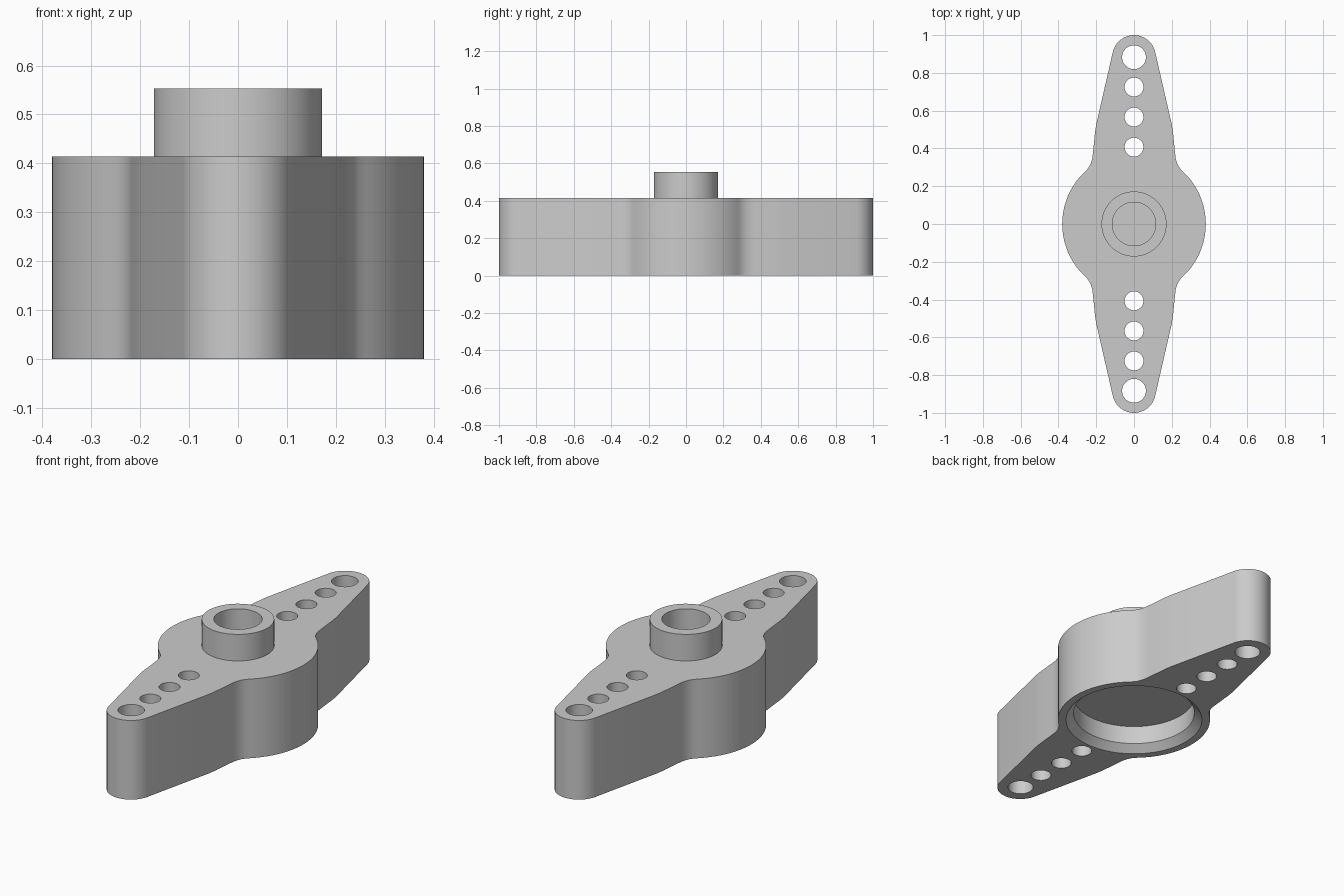
import bpy, bmesh, math

if "Cube" in bpy.data.objects:
    bpy.data.objects.remove(bpy.data.objects["Cube"], do_unlink=True)

ARM_TOP, BOSS_TOP = 0.414, 0.553
HUB_R, TIP_R = 0.38, 0.115
TIP_Y = 1 - TIP_R

grey = bpy.data.materials.new("light grey plastic")
grey.use_nodes = True
colour = (0.6, 0.6, 0.6, 1)
grey.diffuse_color = colour
grey.node_tree.nodes["Principled BSDF"].inputs["Base Color"].default_value = colour


def make_object(name, bm):
    bmesh.ops.recalc_face_normals(bm, faces=bm.faces)
    mesh = bpy.data.meshes.new(name)
    bm.to_mesh(mesh)
    bm.free()
    mesh.materials.append(grey)
    obj = bpy.data.objects.new(name, mesh)
    bpy.context.collection.objects.link(obj)
    return obj


def lathe(bm, profile, steps=96, y=0):
    """Spin (radius, z) points round a vertical axis; cap the ends if closed is not needed."""
    rings = []
    for r, z in profile:
        rings.append([bm.verts.new((r * math.cos(a), y + r * math.sin(a), z))
                      for a in (2 * math.pi * i / steps for i in range(steps))])
    for low, high in zip(rings, rings[1:]):
        for i in range(steps):
            j = (i + 1) % steps
            bm.faces.new((low[i], low[j], high[j], high[i]))
    return rings


def plug(bm, profile, steps=96, y=0):
    rings = lathe(bm, profile, steps, y)
    bm.faces.new(rings[0])
    bm.faces.new(rings[-1])


def arc(radius, start, end, count, y=0):
    angles = [math.radians(start + (end - start) * i / count) for i in range(count + 1)]
    return [(radius * math.cos(a), y + radius * math.sin(a)) for a in angles]


# Two-armed plate: one quarter of the outline, mirrored to all four
quarter = arc(HUB_R, 0, 46.5, 20)
quarter += [(0.247, 0.29), (0.235, 0.307), (0.226, 0.328), (0.22, 0.352),
            (0.217, 0.38), (0.206, 0.49), (0.2, 0.527)]
quarter += arc(TIP_R, 13, 90, 16, TIP_Y)
half = quarter + [(-x, y) for x, y in quarter[-2::-1]]
outline = half + [(x, -y) for x, y in half[-2:0:-1]]

bm = bmesh.new()
base = bm.faces.new([bm.verts.new((x, y, 0)) for x, y in outline])
result = bmesh.ops.extrude_face_region(bm, geom=[base])
top = [v for v in result["geom"] if isinstance(v, bmesh.types.BMVert)]
bmesh.ops.translate(bm, verts=top, vec=(0, 0, ARM_TOP))
plate = make_object("horn_plate", bm)

# Cutter: linkage holes through both arms and the chamfered pocket below
bm = bmesh.new()
for side in (1, -1):
    for y, r in ((0.407, 0.05), (0.566, 0.05), (0.725, 0.05), (0.883, 0.063)):
        plug(bm, [(r, -0.1), (r, 0.6)], 40, side * y)
plug(bm, [(0.34, -0.1), (0.34, 0), (0.302, 0.037), (0.302, 0.135)])
cutter = make_object("hole_cutter", bm)
cutter.hide_render = True

cut = plate.modifiers.new("holes", "BOOLEAN")
cut.operation, cut.solver, cut.object = "DIFFERENCE", "EXACT", cutter
bpy.ops.object.select_all(action="DESELECT")
plate.select_set(True)
bpy.context.view_layer.objects.active = plate
bpy.ops.object.modifier_apply(modifier=cut.name)
bpy.data.objects.remove(cutter, do_unlink=True)

# Raised ring on top, open in the middle
bm = bmesh.new()
lathe(bm, [(0.172, ARM_TOP), (0.172, BOSS_TOP), (0.115, BOSS_TOP), (0.115, ARM_TOP)])
boss = make_object("centre_boss", bm)

# Smooth curved walls, crisp rims
boss.select_set(True)
bpy.ops.object.shade_smooth_by_angle(angle=math.radians(30))
